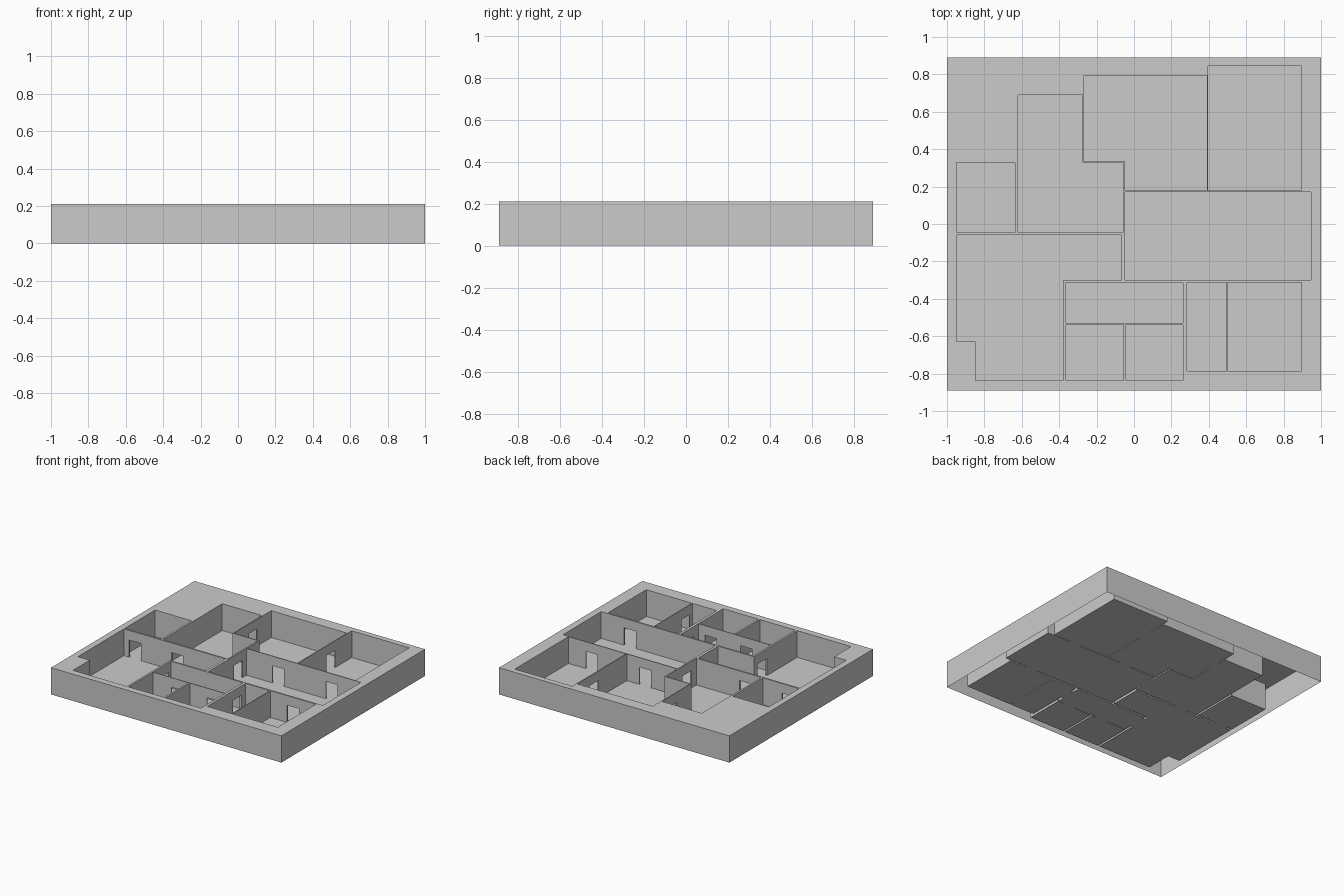
import bpy, bmesh

if "Cube" in bpy.data.objects:
    bpy.data.objects.remove(bpy.data.objects["Cube"])

TOP = 0.21      # wall height
DOOR_TOP = 0.135


def rect(x0, x1, y0, y1):
    return [(x0, y0), (x1, y0), (x1, y1), (x0, y1)]


def make_object(name, bm):
    bmesh.ops.recalc_face_normals(bm, faces=bm.faces)
    mesh = bpy.data.meshes.new(name)
    bm.to_mesh(mesh)
    bm.free()
    obj = bpy.data.objects.new(name, mesh)
    bpy.context.collection.objects.link(obj)
    return obj


def prisms(name, outlines, z0, z1):
    """Extruded outlines, all in one object."""
    bm = bmesh.new()
    for pts in outlines:
        low = [bm.verts.new((x, y, z0)) for x, y in pts]
        high = [bm.verts.new((x, y, z1)) for x, y in pts]
        bm.faces.new(low[::-1])
        bm.faces.new(high)
        for i in range(len(pts)):
            j = (i + 1) % len(pts)
            bm.faces.new((low[i], low[j], high[j], high[i]))
    return make_object(name, bm)


# Room outlines
rooms = [
    rect(-0.95, -0.635, -0.045, 0.33),
    [(-0.62, -0.045), (-0.058, -0.045), (-0.058, 0.328), (-0.276, 0.328),
     (-0.276, 0.69), (-0.62, 0.69)],
    [(-0.047, 0.179), (0.389, 0.179), (0.389, 0.794), (-0.267, 0.794),
     (-0.267, 0.335), (-0.047, 0.335)],
    rect(0.396, 0.895, 0.179, 0.845),
    rect(-0.047, 0.946, -0.3, 0.172),
    [(-0.95, -0.628), (-0.847, -0.628), (-0.847, -0.837), (-0.379, -0.837),
     (-0.379, -0.3), (-0.068, -0.3), (-0.068, -0.058), (-0.95, -0.058)],
    rect(-0.364, 0.263, -0.53, -0.313),
    rect(-0.364, -0.056, -0.837, -0.536),
    rect(-0.042, 0.263, -0.837, -0.536),
    rect(0.284, 0.494, -0.786, -0.313),
    rect(0.5, 0.895, -0.786, -0.313),
]

# Doorways: passages through the gaps between rooms (x0, x1, y0, y1)
across_y = [
    (-0.905, -0.80, -0.058, -0.045), (-0.535, -0.435, -0.058, -0.045),
    (0.178, 0.28, 0.172, 0.179), (0.645, 0.745, 0.172, 0.179),
    (0.645, 0.75, -0.313, -0.3), (0.108, 0.208, -0.536, -0.53),
    (-0.2, -0.1, -0.536, -0.53),
]
across_x = [
    (-0.276, -0.267, 0.515, 0.62), (0.389, 0.396, 0.53, 0.64),
    (-0.058, -0.047, 0.015, 0.125), (-0.379, -0.364, -0.465, -0.345),
    (0.263, 0.284, -0.47, -0.365), (0.494, 0.5, -0.75, -0.65),
]
e = 0.003
door_cuts = [rect(a, b, c - e, d + e) for a, b, c, d in across_y]
door_cuts += [rect(a - e, b + e, c, d) for a, b, c, d in across_x]

# Solid block, cut by rooms and doorways
walls = prisms("walls", [rect(-1, 1, -0.89, 0.89)], 0, TOP)
cutters = [prisms("room_cutter", rooms, -0.05, TOP + 0.05),
           prisms("door_cutter", door_cuts, -0.05, DOOR_TOP)]
bpy.context.view_layer.objects.active = walls
for cutter in cutters:
    cutter.hide_render = True
    mod = walls.modifiers.new("cut", "BOOLEAN")
    mod.operation = "DIFFERENCE"
    mod.solver = "EXACT"
    mod.object = cutter
    bpy.ops.object.modifier_apply(modifier=mod.name)
for cutter in cutters:
    bpy.data.objects.remove(cutter)

# Open underside: the walls are hollow from below
bm = bmesh.new()
bm.from_mesh(walls.data)
under = [f for f in bm.faces if all(v.co.z < 0.001 for v in f.verts)]
bmesh.ops.delete(bm, geom=under, context="FACES")
bm.to_mesh(walls.data)
bm.free()

# Room floors and door sills
bm = bmesh.new()
for pts in rooms + [rect(*d) for d in across_y + across_x]:
    face = bm.faces.new([bm.verts.new((x, y, 0)) for x, y in pts])
    face.normal_update()
    if face.normal.z < 0:
        face.normal_flip()
mesh = bpy.data.meshes.new("floors")
bm.to_mesh(mesh)
bm.free()
bpy.context.collection.objects.link(bpy.data.objects.new("floors", mesh))
